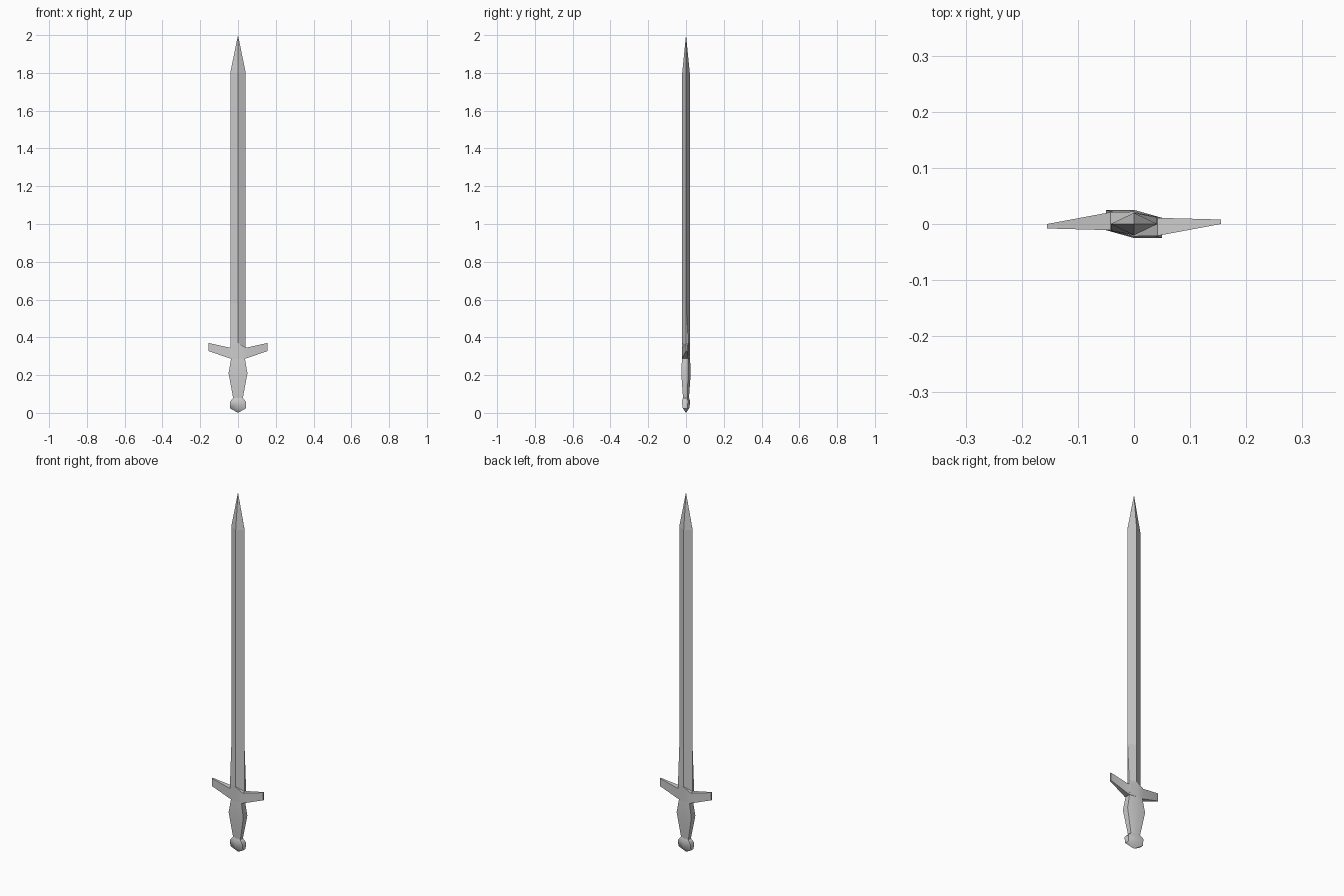
import bpy, bmesh

if "Cube" in bpy.data.objects:
    bpy.data.objects.remove(bpy.data.objects["Cube"])


def loft(name, rings, smooth=None):
    """Skin a list of equal-length point rings; single-point rings close to a tip."""
    bm = bmesh.new()
    loops = [[bm.verts.new(p) for p in ring] for ring in rings]
    for a, b in zip(loops, loops[1:]):
        n = max(len(a), len(b))
        for i in range(n):
            j = (i + 1) % n
            corners = [a[i % len(a)], a[j % len(a)], b[j % len(b)], b[i % len(b)]]
            bm.faces.new(list(dict.fromkeys(corners)))
    for end in (loops[0], loops[-1]):
        if len(end) > 2:
            bm.faces.new(end)
    bmesh.ops.remove_doubles(bm, verts=bm.verts, dist=1e-5)
    bmesh.ops.recalc_face_normals(bm, faces=bm.faces)
    mesh = bpy.data.meshes.new(name)
    bm.to_mesh(mesh)
    bm.free()
    ob = bpy.data.objects.new(name, mesh)
    bpy.context.collection.objects.link(ob)
    if smooth:
        bpy.context.view_layer.objects.active = ob
        ob.select_set(True)
        bpy.ops.object.shade_smooth_by_angle(angle=smooth)
        ob.select_set(False)
    return ob


def half_turn(points):
    """Complete a section with its copy turned 180 degrees about z."""
    return points + [(-x, -y) for x, y in points]


def at(section, z, sx=1, sy=1):
    return [(x * sx, y * sy, z) for x, y in section]


# Blade: diamond section, with the edges thickened near the guard
base = half_turn([(0, -0.02), (0.041, 0), (0.041, 0.012)])
diamond = half_turn([(0, -0.02), (0.041, -0.0003), (0.041, 0.0003)])
loft("blade", [at(base, 0.30), at(base, 0.37), at(diamond, 0.58),
               at(diamond, 1.80), [(0, 0, 2.0)]])

# Cross guard: skewed arms, each station is x, front y, back y, bottom z, top z
arm = [(0, -0.022, 0.022, 0.285, 0.37),
       (0.042, -0.021, 0.011, 0.288, 0.345),
       (0.155, 0.0, 0.008, 0.327, 0.37)]
stations = [(-x, -b, -f, lo, hi) for x, f, b, lo, hi in reversed(arm[1:])] + arm
loft("cross_guard", [[(x, f, lo), (x, b, lo), (x, b, hi), (x, f, hi)]
                     for x, f, b, lo, hi in stations], 0.6)

# Grip: six-sided skewed section, swelling in the upper part
hexagon = half_turn([(0, -0.025), (0.05, -0.025), (0.05, 0.011)])
loft("grip", [at(hexagon, 0.07, 0.48, 0.6), at(hexagon, 0.21),
              at(hexagon, 0.29, 0.72, 0.85)], 1.2)

# Pommel: faceted knob ending in a point
loft("pommel", [[(0, 0, 0)], at(hexagon, 0.024, 0.84, 0.68),
                at(hexagon, 0.06, 0.84, 0.9), at(hexagon, 0.08, 0.48, 0.65)], 1.0)
